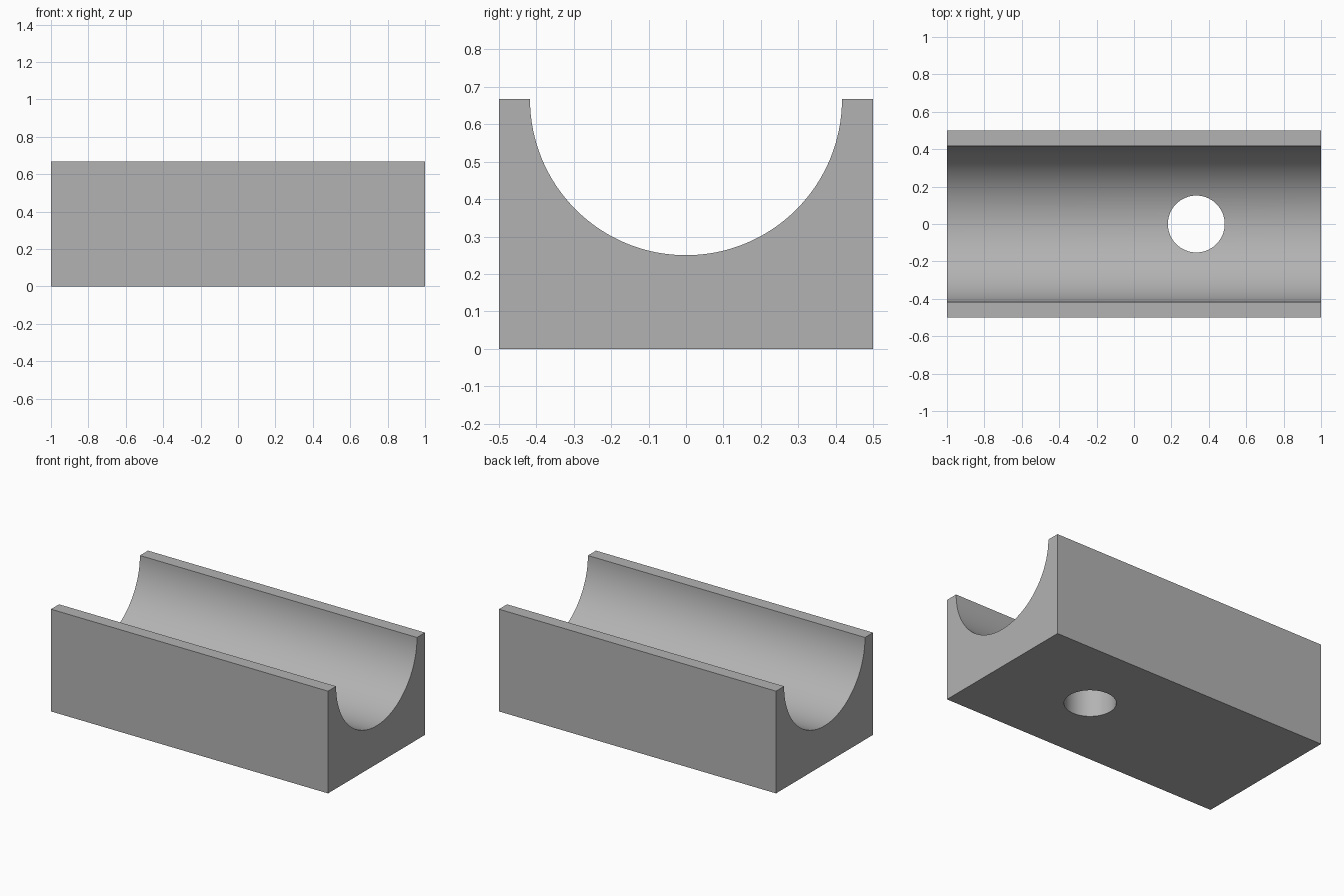
import bpy
import bmesh
from math import cos, sin, pi

if "Cube" in bpy.data.objects:
    bpy.data.objects.remove(bpy.data.objects["Cube"], do_unlink=True)

HEIGHT, HALF_WIDTH = 0.667, 0.5
CHANNEL_RADIUS, CHANNEL_STEPS = 0.417, 64
HOLE_X, HOLE_RADIUS = 0.333, 0.152

# Single grey material
grey = bpy.data.materials.new("plain grey")
grey.use_nodes = True
colour = (0.45, 0.45, 0.45, 1)
grey.diffuse_color = colour
grey.node_tree.nodes["Principled BSDF"].inputs["Base Color"].default_value = colour

# Cradle block: end profile with a half-round channel, extruded along x
profile = [(-HALF_WIDTH, HEIGHT), (-HALF_WIDTH, 0), (HALF_WIDTH, 0), (HALF_WIDTH, HEIGHT)]
for i in range(CHANNEL_STEPS + 1):
    a = pi * i / CHANNEL_STEPS
    profile.append((CHANNEL_RADIUS * cos(a), HEIGHT - CHANNEL_RADIUS * sin(a)))

bm = bmesh.new()
end = bm.faces.new([bm.verts.new((-1, y, z)) for y, z in profile])
extruded = bmesh.ops.extrude_face_region(bm, geom=[end])["geom"]
moved = [v for v in extruded if isinstance(v, bmesh.types.BMVert)]
bmesh.ops.translate(bm, verts=moved, vec=(2, 0, 0))
bmesh.ops.recalc_face_normals(bm, faces=bm.faces)
mesh = bpy.data.meshes.new("cradle_block")
bm.to_mesh(mesh)
bm.free()
mesh.materials.append(grey)
block = bpy.data.objects.new("cradle_block", mesh)
bpy.context.collection.objects.link(block)

# Round drain hole through the floor of the channel
bpy.ops.mesh.primitive_cylinder_add(vertices=64, radius=HOLE_RADIUS, depth=1,
                                    location=(HOLE_X, 0, 0.2))
cutter = bpy.context.object
cutter.name = "hole_cutter"
cutter.hide_render = True
cutter.data.materials.append(grey)

bpy.ops.object.select_all(action='DESELECT')
block.select_set(True)
bpy.context.view_layer.objects.active = block
cut = block.modifiers.new("floor_hole", 'BOOLEAN')
cut.operation = 'DIFFERENCE'
cut.solver = 'EXACT'
cut.object = cutter
bpy.ops.object.modifier_apply(modifier=cut.name)
bpy.data.objects.remove(cutter, do_unlink=True)

# Smooth channel and hole walls, crisp outer edges
bpy.ops.object.shade_smooth_by_angle(angle=pi / 6)
